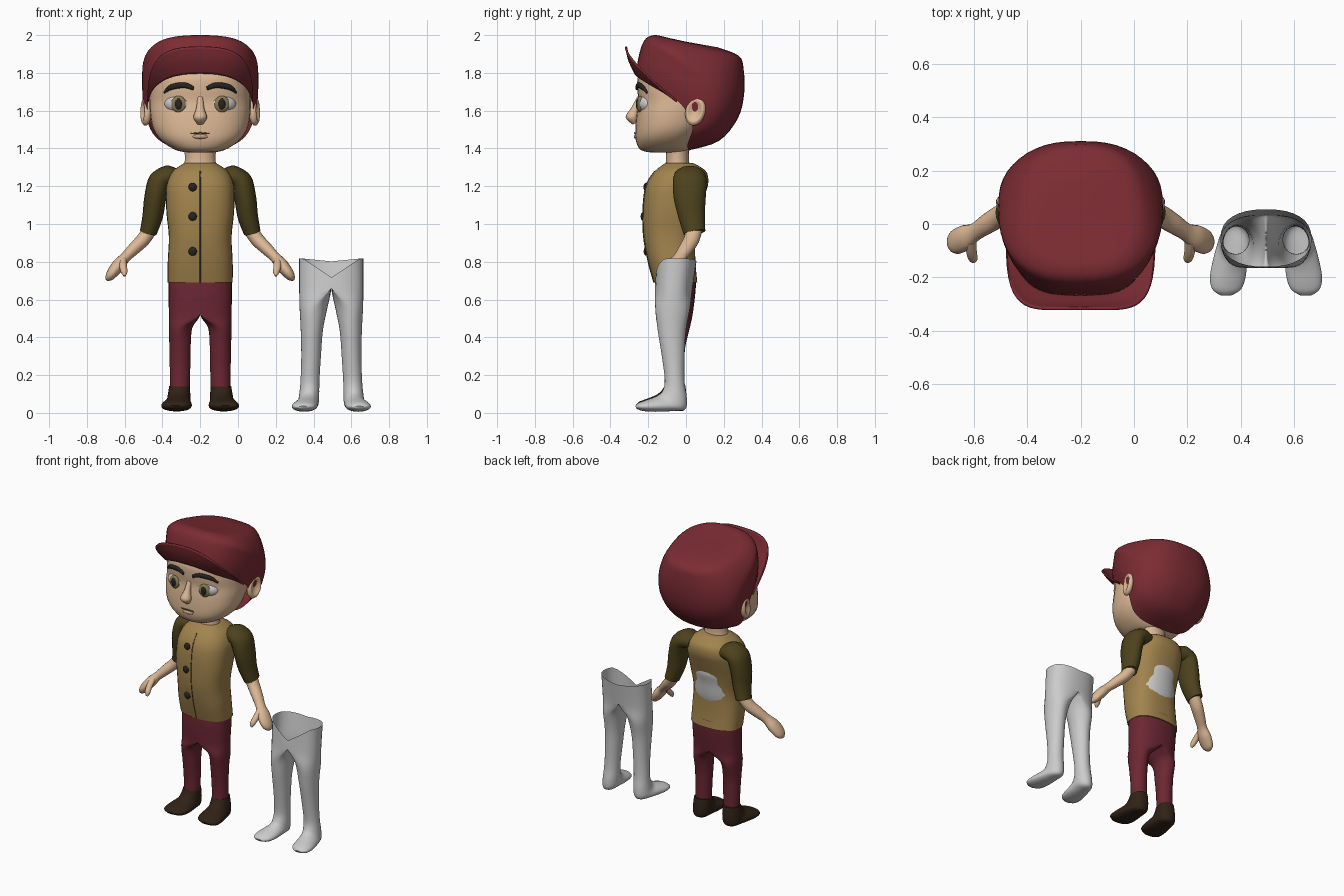
import bpy, bmesh, math
from mathutils import Vector, Matrix

if "Cube" in bpy.data.objects:
    bpy.data.objects.remove(bpy.data.objects["Cube"])

CX = -0.2  # the figure stands left of centre


def material(name, rgb):
    m = bpy.data.materials.new(name)
    m.diffuse_color = (*rgb, 1)
    m.use_nodes = True
    m.node_tree.nodes["Principled BSDF"].inputs["Base Color"].default_value = m.diffuse_color
    return m


SKIN = material("skin", (.72, .48, .3))
CLOTH = material("cap_red", (.2, .025, .033))
VEST = material("vest_tan", (.36, .23, .075))
OLIVE = material("sleeve_olive", (.075, .055, .012))
PANTS = material("trouser_maroon", (.15, .02, .033))
SHOE = material("shoe_brown", (.03, .016, .008))
DARK = material("dark", (.02, .017, .015))
WHITE = material("eye_white", (.75, .75, .75))
IRIS = material("iris", (.25, .2, .09))
LIP = material("lip", (.58, .35, .22))
SEAM = material("seam", (.12, .075, .025))


def finish(name, bm, mat=None, mirror=False, cx=CX):
    bmesh.ops.recalc_face_normals(bm, faces=bm.faces)
    me = bpy.data.meshes.new(name)
    bm.to_mesh(me)
    bm.free()
    me.shade_smooth()
    me.set_sharp_from_angle(angle=math.radians(50))
    ob = bpy.data.objects.new(name, me)
    bpy.context.collection.objects.link(ob)
    ob.location.x = cx
    if mat:
        me.materials.append(mat)
    if mirror:
        ob.modifiers.new("mirror", 'MIRROR')
    return ob


def spow(v, p):
    return math.copysign(abs(v) ** p, v)


def ring(cx, rx, back, front, p=1.0, bow=0.0, half=False, n=32):
    """Closed section spanned between a back and a front (y, z) point."""
    pts = []
    for i in range(n):
        a = 2 * math.pi * i / n
        s, c = math.sin(a), math.cos(a)
        t = (1 + spow(c, p)) / 2
        x = cx + rx * spow(s, p)
        pts.append(Vector((max(0, x) if half else x,
                           back[0] + (front[0] - back[0]) * t + bow * s ** 4,
                           back[1] + (front[1] - back[1]) * t)))
    return pts


def smooth(rings, k=4):
    """Catmull-Rom rings between the given ones."""
    out = []
    for i in range(len(rings) - 1):
        a, b, c, d = (rings[min(max(j, 0), len(rings) - 1)] for j in (i - 1, i, i + 1, i + 2))
        for s in range(k):
            t = s / k
            out.append([q * 1.0 + t * .5 * (r - p) + t * t * (p - 2.5 * q + 2 * r - .5 * e)
                        + t ** 3 * (1.5 * q - 1.5 * r + .5 * e - .5 * p)
                        for p, q, r, e in zip(a, b, c, d)])
    return out + [rings[-1]]


def skin_rings(rings, cap=(True, True), half=False, closed=True):
    bm = bmesh.new()
    rows = [[bm.verts.new((max(0, v.x), v.y, v.z) if half else v) for v in r] for r in smooth(rings)]
    n = len(rows[0])
    for a, b in zip(rows, rows[1:]):
        for i in range(n if closed else n - 1):
            j = (i + 1) % n
            q = (a[i], a[j], b[j], b[i])
            if half and all(v.co.x < 1e-4 for v in q):
                continue
            bm.faces.new(q)
    for on, r in zip(cap, (rows[0], rows[-1])):
        if on:
            bm.faces.new(r)
    loose = [v for v in bm.verts if not v.link_faces]
    bmesh.ops.delete(bm, geom=loose, context='VERTS')
    return bm


def tube(name, path, mat, mirror=False, n=16):
    """path rows: x, y, z, in-plane radius, depth radius."""
    P = [Vector(r[:3]) for r in path]
    rings = []
    for i, r in enumerate(path):
        T = (P[min(i + 1, len(P) - 1)] - P[max(i - 1, 0)]).normalized()
        B = Vector((0, 1, 0))
        B = (B - T * B.dot(T)).normalized()
        N = B.cross(T)
        rings.append([P[i] + N * r[3] * math.cos(2 * math.pi * k / n) + B * r[4] * math.sin(2 * math.pi * k / n)
                      for k in range(n)])
    return finish(name, skin_rings(rings), mat, mirror)


def ball(name, loc, scale, mat, mirror=False, rz=0.0):
    bm = bmesh.new()
    m = Matrix.Translation(loc) @ Matrix.Rotation(rz, 4, 'Z') @ Matrix.Diagonal((*scale, 1))
    bmesh.ops.create_uvsphere(bm, u_segments=24, v_segments=16, radius=1, matrix=m)
    return finish(name, bm, mat, mirror)


# head
head = [(.06, -.02, -.18, 1.378), (.13, .01, -.24, 1.392), (.205, .05, -.265, 1.44), (.248, .1, -.268, 1.5),
        (.265, .15, -.262, 1.58), (.268, .19, -.252, 1.65), (.266, .21, -.258, 1.72), (.25, .21, -.25, 1.79),
        (.2, .17, -.19, 1.86), (.1, .1, -.1, 1.9)]
finish("head", skin_rings([ring(0, w, (b, z), (f, z), .85) for w, b, f, z in head]), SKIN)
tube("neck", [(0, -.045, z, r, r * .75) for z, r in ((1.27, .1), (1.33, .082), (1.42, .085))], SKIN)

# face
tube("nose", [(0, -.245, 1.67, .014, .014), (0, -.268, 1.61, .022, .022), (0, -.286, 1.565, .036, .034),
              (0, -.268, 1.533, .018, .015)], SKIN)
ball("eye_white", (.115, -.205, 1.635), (.076, .05, .05), WHITE, True, .2)
ball("iris", (.115, -.244, 1.635), (.04, .016, .044), IRIS, True, .15)
ball("pupil", (.115, -.256, 1.635), (.019, .009, .029), DARK, True, .15)
tube("eyebrow", [(.192, -.206, 1.695, .005, .006), (.155, -.23, 1.724, .014, .01), (.085, -.253, 1.735, .015, .01),
                 (.035, -.26, 1.718, .01, .008)], DARK, True)
tube("mouth", [(-.05, -.266, 1.478, .003, .003), (0, -.271, 1.482, .004, .004), (.05, -.266, 1.478, .003, .003)], SEAM)
ball("lower_lip", (0, -.262, 1.463), (.042, .014, .013), LIP)

# ears: spheres dished on the outside
bm = bmesh.new()
bmesh.ops.create_uvsphere(bm, u_segments=24, v_segments=24, radius=1,
                          matrix=Matrix.Rotation(math.pi / 2, 4, 'Y'))
for v in bm.verts:
    r = math.hypot(v.co.y, v.co.z)
    if v.co.x > 0 and r < .75:
        v.co.x -= .9 * (1 - (r / .75) ** 2)
bmesh.ops.transform(bm, verts=bm.verts, matrix=Matrix.Translation((.288, .05, 1.597))
                    @ Matrix.Rotation(-.25, 4, 'X') @ Matrix.Rotation(-.25, 4, 'Z')
                    @ Matrix.Diagonal((.03, .054, .078, 1)))
finish("ear", bm, SKIN, True)

# cap: sections tilted from the forehead down to the nape
RIM = ((.015, 1.39), (-.265, 1.8))
cap = [(.28, *RIM, .13), (.302, (.175, 1.44), (-.252, 1.88), .08), (.308, (.275, 1.56), (-.232, 1.95), .04),
       (.3, (.308, 1.69), (-.205, 1.988), 0), (.25, (.305, 1.82), (-.16, 2.0), 0),
       (.19, (.28, 1.89), (-.1, 1.987), 0), (.08, (.17, 1.935), (.0, 1.965), 0)]
finish("cap", skin_rings([ring(0, w, b, f, .8, bow, n=48) for w, b, f, bow in cap], (False, True)), CLOTH)

# upturned cap brim
rows = [[], [], []]
for i in range(-16, 17):
    t = i / 16
    a = t * math.radians(78)
    s, c = spow(math.sin(a), .8), math.cos(a) ** .8
    p = Vector((.28 * s, -.125 - .14 * c + .13 * math.sin(a) ** 4, 1.595 + .205 * c))
    h = 1 - t ** 4
    for k, row in enumerate(rows):
        f = k / 2
        row.append(p + h * f * Vector((.02 * s, -.047 - .14 * t * t, .14)) + Vector((0, -.008 * h * f * (1 - f) * 4, 0)))
brim = finish("cap_brim", skin_rings(rows, (False, False), closed=False), CLOTH)
brim.modifiers.new("thickness", 'SOLIDIFY').thickness = .01

# vest with buttons and front seam, grey undershirt showing through at the back
vest = [(.172, .06, -.17, .69), (.172, .05, -.2, .8), (.166, .05, -.224, .93), (.178, .07, -.228, 1.05),
        (.182, .1, -.222, 1.15), (.175, .118, -.205, 1.22), (.145, .105, -.165, 1.28), (.085, .04, -.11, 1.322)]
finish("vest", skin_rings([ring(0, w, (b, z), (f, z), .8) for w, b, f, z in vest]), VEST)
under = [(.14, .03, -.1, .82), (.14, .054, -.1, .9), (.14, .066, -.1, 1.0), (.14, .08, -.1, 1.07), (.13, .07, -.1, 1.12)]
finish("undershirt", skin_rings([ring(0, w, (b, z), (f, z)) for w, b, f, z in under]))
for z, y in ((1.195, -.213), (1.04, -.228), (.855, -.212)):
    ball("vest_button", (-.04, y, z), (.022, .012, .023), DARK)
tube("vest_seam", [(0, f, z, .003, .003) for w, b, f, z in vest[:7]], SEAM)

# arms
tube("sleeve", [(.12, .02, 1.245, .045, .07), (.17, .02, 1.25, .06, .085), (.215, .02, 1.225, .06, .09),
                (.238, .02, 1.14, .058, .085), (.252, .03, 1.04, .054, .07), (.275, .045, .955, .045, .058)], OLIVE, True)
tube("forearm", [(.255, .045, .99, .038, .045), (.3, .03, .92, .037, .042), (.35, 0, .87, .033, .038),
                 (.395, -.03, .825, .028, .034), (.43, -.05, .785, .034, .048), (.462, -.065, .745, .03, .048),
                 (.482, -.07, .718, .022, .036), (.494, -.073, .703, .008, .012)], SKIN, True)
tube("thumb", [(.41, -.065, .81, .02, .018), (.408, -.105, .775, .02, .018), (.402, -.13, .745, .017, .016),
               (.4, -.14, .725, .006, .006)], SKIN, True)


def legs(name, hips, leg, mat, cx, notch=0.0):
    top = [ring(0, w, (b, z), (f, z), .85, half=True) for w, b, f, z in hips]
    for v in top[0]:  # waistline dips to a V in front
        mid = (hips[0][1] + hips[0][2]) / 2
        v.z -= notch * max(0, 1 - v.x / .15) * (1 if v.y < mid else .15)
    low = [ring(c, w, bk, fr) for c, w, bk, fr in leg]
    return finish(name, skin_rings(top + low, (False, True), True), mat, True, cx)


# trousers
legs("trousers", [(.168, .055, -.16, .74), (.168, .05, -.165, .64), (.166, .035, -.16, .52)],
     [(.104, .062, (.02, .45), (-.15, .45)), (.107, .056, (-.005, .34), (-.13, .34)),
      (.107, .054, (-.01, .22), (-.115, .22)), (.108, .052, (-.01, .12), (-.115, .12))], PANTS, CX)

# shoes
shoe = [(.11, .054, (-.003, .145), (-.115, .14)), (.112, .06, (.003, .07), (-.128, .12)),
        (.115, .064, (-.008, .015), (-.15, .1)), (.12, .073, (-.07, .01), (-.18, .085)),
        (.125, .08, (-.16, .008), (-.22, .07)), (.13, .07, (-.225, .012), (-.25, .058)),
        (.132, .03, (-.258, .025), (-.266, .04))]
finish("shoe", skin_rings([ring(*r, p=.9) for r in shoe]), SHOE, True)

# separate grey leg shell, open at the waist
legs("grey_leg_shell", [(.17, .055, -.16, .817), (.17, .035, -.165, .66)],
     [(.094, .074, (.022, .56), (-.163, .56)), (.103, .059, (.0, .44), (-.15, .44)),
      (.107, .052, (-.008, .3), (-.128, .3)), (.113, .05, (-.008, .17), (-.112, .17)),
      (.117, .053, (.004, .08), (-.125, .115)), (.122, .056, (-.004, .02), (-.145, .095)),
      (.132, .062, (-.07, .01), (-.175, .08)), (.142, .067, (-.16, .006), (-.22, .065)),
      (.147, .056, (-.228, .01), (-.252, .052)), (.149, .025, (-.262, .022), (-.268, .036))], None, .494, .1)
